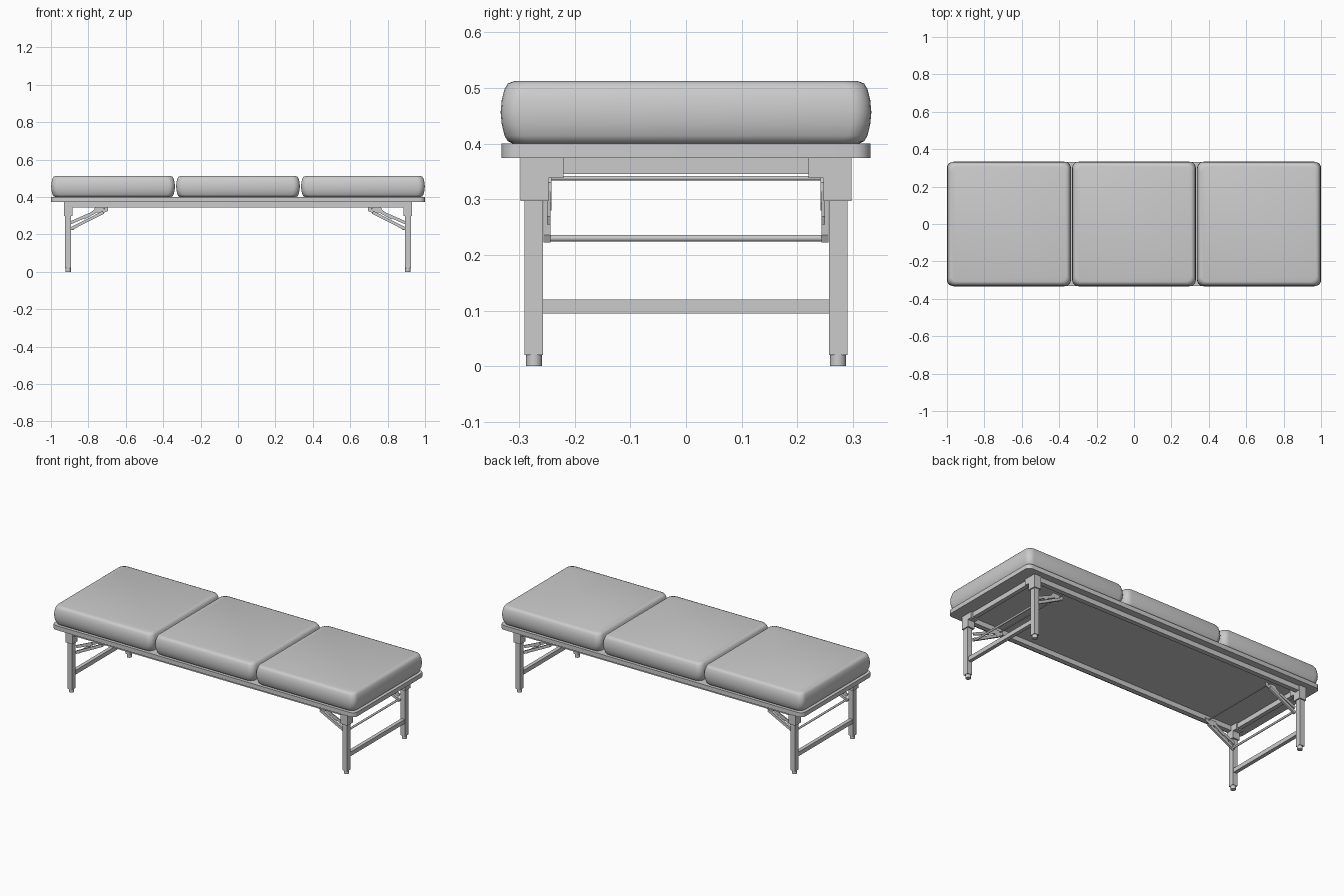
import bpy, bmesh, math
from mathutils import Vector

cube = bpy.data.objects.get("Cube")
if cube:
    bpy.data.objects.remove(cube, do_unlink=True)

grey = bpy.data.materials.new("plain_grey")
grey.use_nodes = True
COLOUR = (0.6, 0.6, 0.6, 1)
grey.diffuse_color = COLOUR
grey.node_tree.nodes["Principled BSDF"].inputs["Base Color"].default_value = COLOUR


def finish(name, bm, smooth=None):
    bmesh.ops.recalc_face_normals(bm, faces=bm.faces)
    mesh = bpy.data.meshes.new(name)
    bm.to_mesh(mesh)
    bm.free()
    mesh.materials.append(grey)
    ob = bpy.data.objects.new(name, mesh)
    bpy.context.collection.objects.link(ob)
    if smooth:
        bpy.ops.object.select_all(action='DESELECT')
        ob.select_set(True)
        bpy.context.view_layer.objects.active = ob
        bpy.ops.object.shade_smooth_by_angle(angle=math.radians(smooth))
    return ob


def box(name, x, y, z):
    """Box between (low, high) pairs."""
    bm = bmesh.new()
    bmesh.ops.create_cube(bm, size=1)
    for v in bm.verts:
        v.co = [(a + b) / 2 + c * (b - a) for c, (a, b) in zip(v.co, (x, y, z))]
    return finish(name, bm)


def rounded(hx, hy, r, steps=5):
    """Outline of a rectangle with rounded corners."""
    pts = []
    for q, (sx, sy) in enumerate(((1, 1), (-1, 1), (-1, -1), (1, -1))):
        for i in range(steps + 1):
            a = math.pi / 2 * (q + i / steps)
            pts.append((sx * (hx - r) + r * math.cos(a), sy * (hy - r) + r * math.sin(a)))
    return pts


def stack(name, cx, hx, hy, r, levels, smooth):
    """Rounded outlines lofted through (inset, height) levels."""
    bm = bmesh.new()
    rings = [[bm.verts.new((cx + x, y, z)) for x, y in rounded(hx - i, hy - i, r)]
             for i, z in levels]
    n = len(rings[0])
    for lo, hi in zip(rings, rings[1:]):
        for k in range(n):
            bm.faces.new((lo[k], lo[(k + 1) % n], hi[(k + 1) % n], hi[k]))
    bm.faces.new(rings[0])
    bm.faces.new(rings[-1])
    return finish(name, bm, smooth)


def prism(name, pts, axis, lo, hi):
    """Polygon extruded along x or y; points are (other axis, z)."""
    bm = bmesh.new()
    at = (lambda p, d: (d, p[0], p[1])) if axis == 'x' else (lambda p, d: (p[0], d, p[1]))
    a, b = ([bm.verts.new(at(p, d)) for p in pts] for d in (lo, hi))
    for k in range(len(pts)):
        j = (k + 1) % len(pts)
        bm.faces.new((a[k], a[j], b[j], b[k]))
    bm.faces.new(a)
    bm.faces.new(b)
    return finish(name, bm)


def rod(name, p, q, r):
    bm = bmesh.new()
    p, q = Vector(p), Vector(q)
    bmesh.ops.create_cone(bm, cap_ends=True, segments=16, radius1=r, radius2=r, depth=(q - p).length)
    turn = Vector((0, 0, 1)).rotation_difference(q - p).to_matrix()
    for v in bm.verts:
        v.co = turn @ v.co + (p + q) / 2
    return finish(name, bm, 40)


def bar(name, p, q, width, y0, y1):
    """Flat sloping strip in the xz plane."""
    p, q = Vector(p), Vector(q)
    d = (q - p).normalized() * width / 2
    n = Vector((-d.y, d.x))
    prism(name, [p + n, q + n, q - n, p - n], 'y', y0, y1)


# Three bulging cushions
for cx, label in ((-0.668, "right"), (0, "middle"), (0.668, "left")):
    stack("cushion_" + label, cx, 0.331, 0.333, 0.035,
          [(0.022, 0.4), (0.013, 0.404), (0.007, 0.414), (0.002, 0.435), (0, 0.456),
           (0.002, 0.478), (0.007, 0.498), (0.013, 0.508), (0.024, 0.512)], 50)

# Top board and the rails beneath it
stack("top_board", 0, 1, 0.331, 0.03, [(0, 0.374), (0, 0.4)], 40)
for s, label in ((-1, "front"), (1, "back")):
    box("long_rail_" + label, (-0.92, 0.92), sorted((s * 0.262, s * 0.29)), (0.345, 0.374))

for e, end in ((-1, "right"), (1, "left")):
    box("end_rail_" + end, sorted((e * 0.895, e * 0.92)), (-0.262, 0.262), (0.345, 0.374))
    # Folding leg frame
    box("leg_crossbar_" + end, sorted((e * 0.898, e * 0.92)), (-0.257, 0.257), (0.095, 0.12))
    rod("brace_rod_" + end, (e * 0.882, -0.245, 0.23), (e * 0.882, 0.245, 0.23), 0.006)
    rod("pivot_rod_" + end, (e * 0.715, -0.262, 0.338), (e * 0.715, 0.262, 0.338), 0.004)
    for s, side in ((-1, "front"), (1, "back")):
        tag = end + "_" + side
        box("leg_" + tag, sorted((e * 0.893, e * 0.924)), sorted((s * 0.257, s * 0.29)), (0.02, 0.345))
        rod("foot_" + tag, (e * 0.908, s * 0.273, 0), (e * 0.908, s * 0.273, 0.02), 0.0145)
        # Corner bracket: stepped sleeve round the leg
        prism("bracket_" + tag, [(s * y, z) for y, z in (
            (0.22, 0.374), (0.297, 0.374), (0.297, 0.297), (0.247, 0.297),
            (0.247, 0.338), (0.22, 0.338))], 'x', e * 0.886, e * 0.931)
        # Folding brace with hinge plate
        prism("hinge_plate_" + tag, [(e * x, z) for x, z in (
            (0.695, 0.345), (0.695, 0.325), (0.735, 0.308), (0.752, 0.318), (0.82, 0.28),
            (0.825, 0.293), (0.77, 0.33), (0.765, 0.345))], 'y', s * 0.242, s * 0.247)
        bar("lower_brace_" + tag, (e * 0.895, 0.229), (e * 0.72, 0.318), 0.016, s * 0.243, s * 0.256)
        bar("upper_brace_" + tag, (e * 0.895, 0.262), (e * 0.79, 0.308), 0.016, s * 0.243, s * 0.25)
